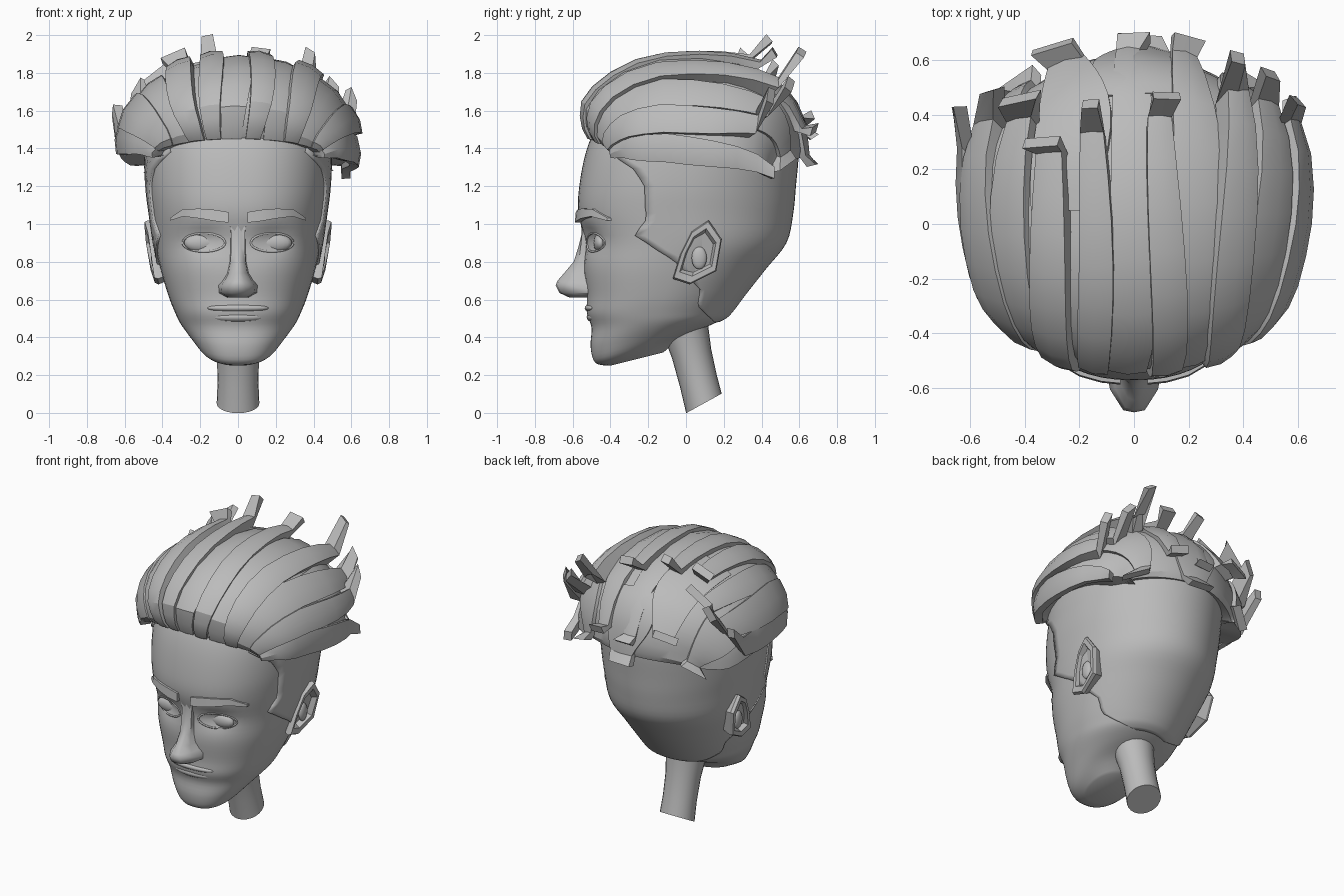
import bpy, bmesh, math
from mathutils import Vector
from mathutils.bvhtree import BVHTree

if "Cube" in bpy.data.objects:
    bpy.data.objects.remove(bpy.data.objects["Cube"])

grey = bpy.data.materials.new("plain grey")
grey.diffuse_color = (0.5, 0.5, 0.5, 1)
grey.use_nodes = True
grey.node_tree.nodes["Principled BSDF"].inputs["Base Color"].default_value = grey.diffuse_color


def make(name, verts, faces, angle=40):
    me = bpy.data.meshes.new(name)
    me.from_pydata([tuple(v) for v in verts], [], faces)
    bm = bmesh.new()
    bm.from_mesh(me)
    bmesh.ops.recalc_face_normals(bm, faces=bm.faces)
    bm.to_mesh(me)
    bm.free()
    me.shade_smooth()
    me.set_sharp_from_angle(angle=math.radians(angle))
    me.materials.append(grey)
    ob = bpy.data.objects.new(name, me)
    bpy.context.collection.objects.link(ob)
    return ob


def loft(name, rings, closed=True, caps=True, angle=40):
    n = len(rings[0])
    faces = []
    for i in range(len(rings) - 1):
        for j in range(n if closed else n - 1):
            k = (j + 1) % n
            faces.append((i * n + j, i * n + k, (i + 1) * n + k, (i + 1) * n + j))
    if caps:
        faces.append(tuple(range(n)))
        faces.append(tuple(range((len(rings) - 1) * n, len(rings) * n)))
    return make(name, [p for r in rings for p in r], faces, angle)


def sample(table, t):
    """Smooth interpolation between table rows."""
    t = max(0, min(len(table) - 1, t))
    i = min(int(t), len(table) - 2)
    f = t - i
    a, b, c, d = (table[max(0, min(len(table) - 1, i + k))] for k in (-1, 0, 1, 2))
    return [q + .5 * f * (r - p + f * (2 * p - 5 * q + 4 * r - s + f * (3 * (q - r) + s - p)))
            for p, q, r, s in zip(a, b, c, d)]


def ellipsoid(name, centre, scale):
    bm = bmesh.new()
    bmesh.ops.create_uvsphere(bm, u_segments=20, v_segments=12, radius=1)
    verts = [Vector(centre) + Vector((v.co.x * scale[0], v.co.y * scale[1], v.co.z * scale[2]))
             for v in bm.verts]
    faces = [tuple(v.index for v in f.verts) for f in bm.faces]
    bm.free()
    return make(name, verts, faces, 60)


# Head: slanted rings (front y, front z, back y, back z, half width)
HEAD = [(-.40, .25, -.12, .32, .11), (-.48, .265, -.02, .40, .185), (-.505, .35, .12, .46, .25),
        (-.50, .45, .20, .50, .305), (-.525, .53, .24, .54, .335), (-.525, .62, .30, .62, .368),
        (-.54, .76, .41, .76, .41), (-.535, .90, .52, .90, .44), (-.57, 1.06, .555, 1.05, .462),
        (-.565, 1.2, .57, 1.2, .48), (-.53, 1.38, .585, 1.4, .485), (-.47, 1.52, .56, 1.55, .465),
        (-.36, 1.66, .47, 1.70, .40), (-.18, 1.77, .32, 1.79, .25)]


def head_point(t, u, grow=0.0):
    yf, zf, yb, zb, w = sample(HEAD, t)
    c, s = math.cos(u), math.sin(u)
    e = .85 if c > 0 else 1.0
    k = math.copysign(abs(c) ** e, c)
    x = (w + grow) * math.copysign(abs(s) ** e, s)
    y = (yf + yb) / 2 - k * ((yb - yf) / 2 + grow)
    z = (zf + zb) / 2 + k * (zf - zb) / 2
    if y < -.25:  # eye sockets
        y += .035 * math.exp(-((abs(x) - .18) / .1) ** 2 - ((z - .92) / .06) ** 2)
    return Vector((x, y, z))


N = 64
head = loft("head", [[head_point(i / 4, 2 * math.pi * j / N) for j in range(N)]
                     for i in range(4 * (len(HEAD) - 1) + 1)])
tree = BVHTree.FromPolygons([v.co for v in head.data.vertices],
                            [tuple(p.vertices) for p in head.data.polygons])


def face_y(x, z):
    hit = tree.ray_cast(Vector((x, -2, z)), Vector((0, 1, 0)))[0]
    return hit.y if hit else -.4


# Short hair shell over the back of the head, edge given as (z, y)
EDGE = [(.46, .16), (.56, .06), (.65, .07), (.80, -.06), (.94, -.27), (1.02, -.21), (1.2, -.22),
        (1.3, -.28), (1.37, -.40), (1.6, -.3)]


def edge_y(z):
    for (z0, y0), (z1, y1) in zip(EDGE, EDGE[1:]):
        if z <= z1:
            return y0 + (y1 - y0) * max(0, (z - z0) / (z1 - z0))
    return EDGE[-1][1]


rows = []
for i in range(10, 46):
    t, u = i / 4, .05
    while u < 3 and head_point(t, u).y < edge_y(head_point(t, u).z):
        u += .01
    rows.append([head_point(t, u + (2 * math.pi - 2 * u) * j / 40, .012) for j in range(41)])
shell = loft("short_back_hair", rows, closed=False, caps=False)
sol = shell.modifiers.new("thickness", "SOLIDIFY")
sol.thickness, sol.offset = .025, -1

# Neck with a slanted lower end
axis = Vector((0, .24, -.97)).normalized()
rings = []
for d, r, slant in ((0, .15, .25), (.12, .128, .25), (.25, .112, .25), (.4, .108, .35), (.52, .113, .55)):
    c = Vector((0, -.03, .555)) + axis * d
    side = Vector((0, 1, slant)).normalized()
    rings.append([c + Vector((1, 0, 0)) * r * math.cos(a) + side * r * .95 * math.sin(a)
                  for a in (2 * math.pi * j / 24 for j in range(24))])
loft("neck", rings)

# Nose: (z, half width, front y)
rings = []
for z, w, y in ((1.05, .05, -.56), (.95, .036, -.552), (.87, .036, -.572), (.80, .04, -.595), (.74, .05, -.645),
                (.70, .07, -.68), (.675, .088, -.69), (.635, .085, -.67), (.612, .05, -.62)):
    rings.append([(-1.3 * w, -.46, z), (-w, y * .4 - .55 * .6, z), (-.45 * w, y + .008, z), (0, y, z),
                  (.45 * w, y + .008, z), (w, y * .4 - .55 * .6, z), (1.3 * w, -.46, z)])
loft("nose", rings, angle=50)

# Lips
ellipsoid("upper_lip", (0, face_y(0, .55) + .035, .555), (.165, .045, .025))
ellipsoid("lower_lip", (0, face_y(0, .50) + .035, .507), (.14, .045, .03))

# Ear outline (y, z)
EAR = [(-.07, .71), (.02, .68), (.16, .75), (.19, .92), (.12, 1.02), (.03, .96), (-.03, .84)]


def ear_ring(scale, dx, s):
    out = []
    for y, z in EAR:
        flare = .435 + .045 * (z - .68) / .34 + .1 * max(0, y - .03)
        out.append((s * (flare + dx), .07 + (y - .07) * scale, .85 + (z - .85) * scale))
    return out


for s, label in ((1, "right"), (-1, "left")):
    loft(label + "_ear", [ear_ring(.8, -.09, s), ear_ring(1, -.015, s), ear_ring(.95, .005, s),
                          ear_ring(.74, .005, s), ear_ring(.62, -.03, s)], angle=30)
    ellipsoid(label + "_inner_ear", (s * .44, .07, .82), (.02, .04, .06))

    # Eyebrow
    rings = []
    for x, z, h in ((.05, 1.035, .028), (.12, 1.045, .03), (.2, 1.055, .026), (.29, 1.06, .02), (.36, 1.025, .007)):
        y = face_y(x, z)
        rings.append([(s * x, y - .025, z - h), (s * x, y - .02, z + h),
                      (s * x, y + .04, z + h), (s * x, y + .04, z - h)])
    loft(label + "_eyebrow", rings, angle=30)

    # Eyeball and eyelid rim
    ellipsoid(label + "_eye", (s * .18, face_y(.18, .9) + .022, .9), (.105, .036, .052))
    cu = bpy.data.curves.new(label + "_eyelid", "CURVE")
    cu.dimensions, cu.bevel_depth, cu.bevel_resolution = "3D", .006, 1
    sp = cu.splines.new("POLY")
    sp.points.add(27)
    sp.use_cyclic_u = True
    for j, p in enumerate(sp.points):
        a = 2 * math.pi * j / 28
        x, z = .18 + .112 * math.cos(a), .9 + (.052 if math.sin(a) > 0 else .046) * math.sin(a)
        p.co = (s * x, face_y(x, z) + .001, z, 1)
    cu.materials.append(grey)
    bpy.context.collection.objects.link(bpy.data.objects.new(label + "_eyelid", cu))

# Hair volume, front to back: (crown y, crown z, half width, side y, side z)
HAIR = [(-.42, 1.46, .38, -.28, 1.38), (-.50, 1.45, .43, -.38, 1.36), (-.53, 1.54, .455, -.38, 1.36),
        (-.52, 1.65, .51, -.32, 1.38), (-.40, 1.77, .56, -.25, 1.39), (-.20, 1.86, .60, -.11, 1.40),
        (.05, 1.875, .625, .05, 1.38), (.28, 1.84, .62, .22, 1.35), (.47, 1.75, .57, .35, 1.31),
        (.58, 1.61, .50, .42, 1.31), (.62, 1.46, .44, .45, 1.31), (.61, 1.35, .40, .46, 1.30),
        (.52, 1.39, .38, .25, 1.35)]


def hair_point(deg, t, lift=0.0):
    yt, zt, w, ys, zs = sample(HAIR, t)
    a = math.radians(deg)
    p = Vector((w * math.sin(a), yt + (ys - yt) * math.sin(a) ** 2, zs + (zt - zs) * math.cos(a)))
    return p + lift * (p - Vector((0, .05, 1.4))).normalized()


rings = []
for i in range(25):
    row = [hair_point(-90 + 7.5 * j, i / 2) for j in range(25)]
    ends = [Vector((p.x * .65, p.y * .8, p.z + .02)) for p in (row[0], row[-1])]
    rings.append([ends[0]] + row + [ends[1]])
loft("hair_volume", rings, angle=25)


# Swept locks: angle, half angle, lift, start, end, tip position, tip half width
LOCKS = [(-83, 11, .020, 1, 6.9, (-.64, .43, 1.60), .03), (-64, 12, .035, 1, 7.5, (-.52, .49, 1.72), .05),
         (-46, 9, .020, 1, 7.5, (-.42, .46, 1.80), .09), (-30, 7, .045, 1, 6.8, (-.34, .30, 1.89), .07),
         (-15, 6, .030, 1, 7.0, (-.16, .44, 1.98), .03), (-2, 8, .015, 1, 9.6, (0, .68, 1.46), .06),
         (11, 6, .035, 1, 7.3, (.12, .47, 1.91), .05), (24, 9, .020, 1, 9.5, (.20, .68, 1.50), .06),
         (37, 7, .050, 1, 8.0, (.38, .61, 1.91), .03), (53, 10, .025, 1, 8.0, (.50, .55, 1.74), .04),
         (70, 9, .040, 1, 7.7, (.60, .45, 1.68), .04), (87, 9, .020, 1, 7.8, (.57, .46, 1.27), .03),
         (-24, 13, .020, 6, 9.3, (-.30, .65, 1.56), .08), (-62, 14, .02, 6, 10, (-.42, .52, 1.31), .09),
         (52, 14, .020, 6, 10, (.42, .52, 1.31), .09), (4, 18, .015, 8, 10.5, (.02, .67, 1.31), .08)]

for n, (deg, half, lift, t0, t1, tip, tw) in enumerate(LOCKS):
    rings = []
    steps = 10
    tip = Vector(tip)
    pull = (tip - hair_point(deg, t1, lift)) * .3
    for i in range(steps + 1):
        f = i / steps
        t = t0 + (t1 - t0) * f
        wide = half * (.85 + .3 * math.sin(math.pi * f) - .2 * f)
        mid = deg + 2.5 * math.sin(5 * f + n)
        up = lift * (.5 + .5 * min(1, 4 * f))
        flick = pull * max(0, 2 * f - 1) ** 2  # rise off the scalp towards the tip
        outer = [hair_point(mid + d, t, up + e) + flick for d, e in ((-wide, 0), (0, .008), (wide, 0))]
        inner = [hair_point(mid + d, t, -.03) + flick * .6 for d in (wide, -wide)]
        rings.append(outer + inner)
    across = (rings[-1][2] - rings[-1][0]).normalized()
    out = across.cross(tip - rings[-1][1]).normalized() * .025
    if out.dot(tip - Vector((0, .05, 1.4))) < 0:
        out = -out
    rings.append([tip - across * tw + out, tip + out, tip + across * tw + out,
                  tip + across * tw - out, tip - across * tw - out])
    loft("hair_lock_%02d" % (n + 1), rings, angle=25)
